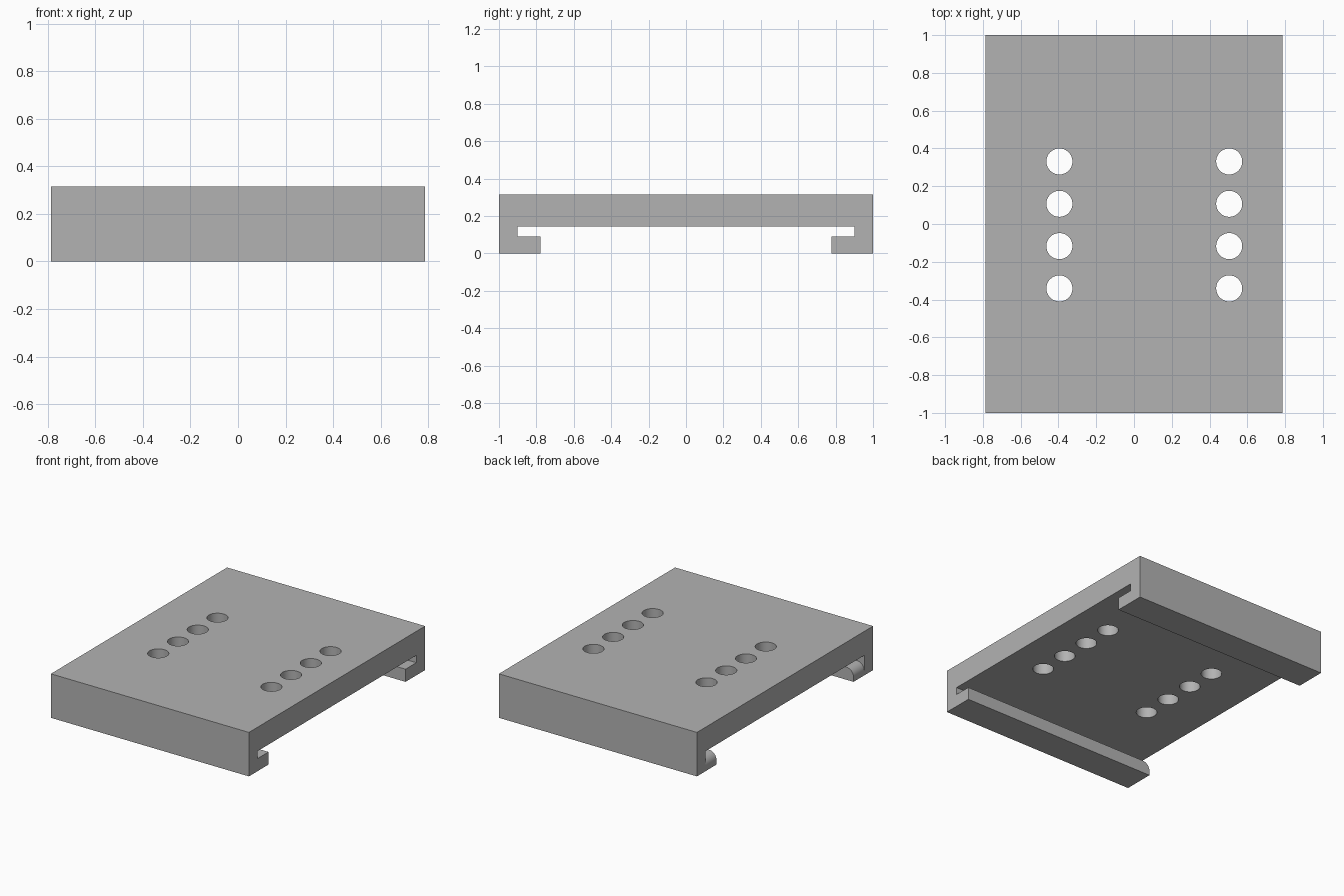
import bpy, bmesh, math
from mathutils import Matrix, Vector

cube = bpy.data.objects.get("Cube")
if cube:
    bpy.data.objects.remove(cube, do_unlink=True)

HALF_X, HALF_Y, TOP = 0.787, 1.0, 0.316
PLATE_BOTTOM, LIP_TOP = 0.144, 0.091
GROOVE_Y, LIP_Y = 0.90, 0.778
LEAD_IN = 0.058
HOLE_RADIUS = 0.069
HOLE_COLUMNS = (-0.395, 0.504)
HOLE_ROWS = [-0.341 + 0.224 * i for i in range(4)]

grey = bpy.data.materials.new("mid grey")
grey.use_nodes = True
colour = (0.45, 0.45, 0.45, 1)
grey.diffuse_color = colour
grey.node_tree.nodes["Principled BSDF"].inputs["Base Color"].default_value = colour


def make_object(name, bm):
    bmesh.ops.recalc_face_normals(bm, faces=bm.faces)
    mesh = bpy.data.meshes.new(name)
    bm.to_mesh(mesh)
    bm.free()
    obj = bpy.data.objects.new(name, mesh)
    bpy.context.collection.objects.link(obj)
    mesh.materials.append(grey)
    return obj


def prism(name, points, sweep):
    """Extrude a closed outline along a vector."""
    bm = bmesh.new()
    face = bm.faces.new([bm.verts.new(p) for p in points])
    ext = bmesh.ops.extrude_face_region(bm, geom=[face])
    verts = [g for g in ext["geom"] if isinstance(g, bmesh.types.BMVert)]
    bmesh.ops.translate(bm, verts=verts, vec=Vector(sweep))
    return make_object(name, bm)


# Plate with two hooked rails: half profile, mirrored
half = [(HALF_Y, TOP), (HALF_Y, 0), (LIP_Y, 0), (LIP_Y, LIP_TOP),
        (GROOVE_Y, LIP_TOP), (GROOVE_Y, PLATE_BOTTOM)]
outline = half + [(-y, z) for y, z in reversed(half)]
plate = prism("slotted_mounting_plate",
              [(-HALF_X, y, z) for y, z in outline], (2 * HALF_X, 0, 0))

# Cutter for the two columns of through holes
bm = bmesh.new()
for x in HOLE_COLUMNS:
    for y in HOLE_ROWS:
        bmesh.ops.create_cone(bm, cap_ends=True, segments=48,
                              radius1=HOLE_RADIUS, radius2=HOLE_RADIUS, depth=1,
                              matrix=Matrix.Translation((x, y, TOP / 2)))
hole_cutter = make_object("hole_cutter", bm)

# Cutter that rounds the upper end of both lips where the rail slides in
cx, cz = -HALF_X + LEAD_IN, LIP_TOP - LEAD_IN
arc = [(cx - LEAD_IN * math.sin(a), cz + LEAD_IN * math.cos(a))
       for a in [math.pi / 2 * i / 12 for i in range(13)]]
corner = arc + [(-HALF_X - 0.1, cz), (-HALF_X - 0.1, LIP_TOP + 0.02), (cx, LIP_TOP + 0.02)]
lead_in_cutter = prism("lead_in_cutter",
                       [(x, -GROOVE_Y, z) for x, z in corner], (0, 2 * GROOVE_Y, 0))

# Cut, then tidy up the helpers
bpy.ops.object.select_all(action='DESELECT')
plate.select_set(True)
bpy.context.view_layer.objects.active = plate
for cutter in (hole_cutter, lead_in_cutter):
    cutter.hide_render = True
    mod = plate.modifiers.new(cutter.name, 'BOOLEAN')
    mod.operation = 'DIFFERENCE'
    mod.solver = 'EXACT'
    mod.object = cutter
    bpy.ops.object.modifier_apply(modifier=mod.name)
    bpy.data.objects.remove(cutter, do_unlink=True)

bpy.ops.object.shade_smooth_by_angle(angle=math.radians(30))
